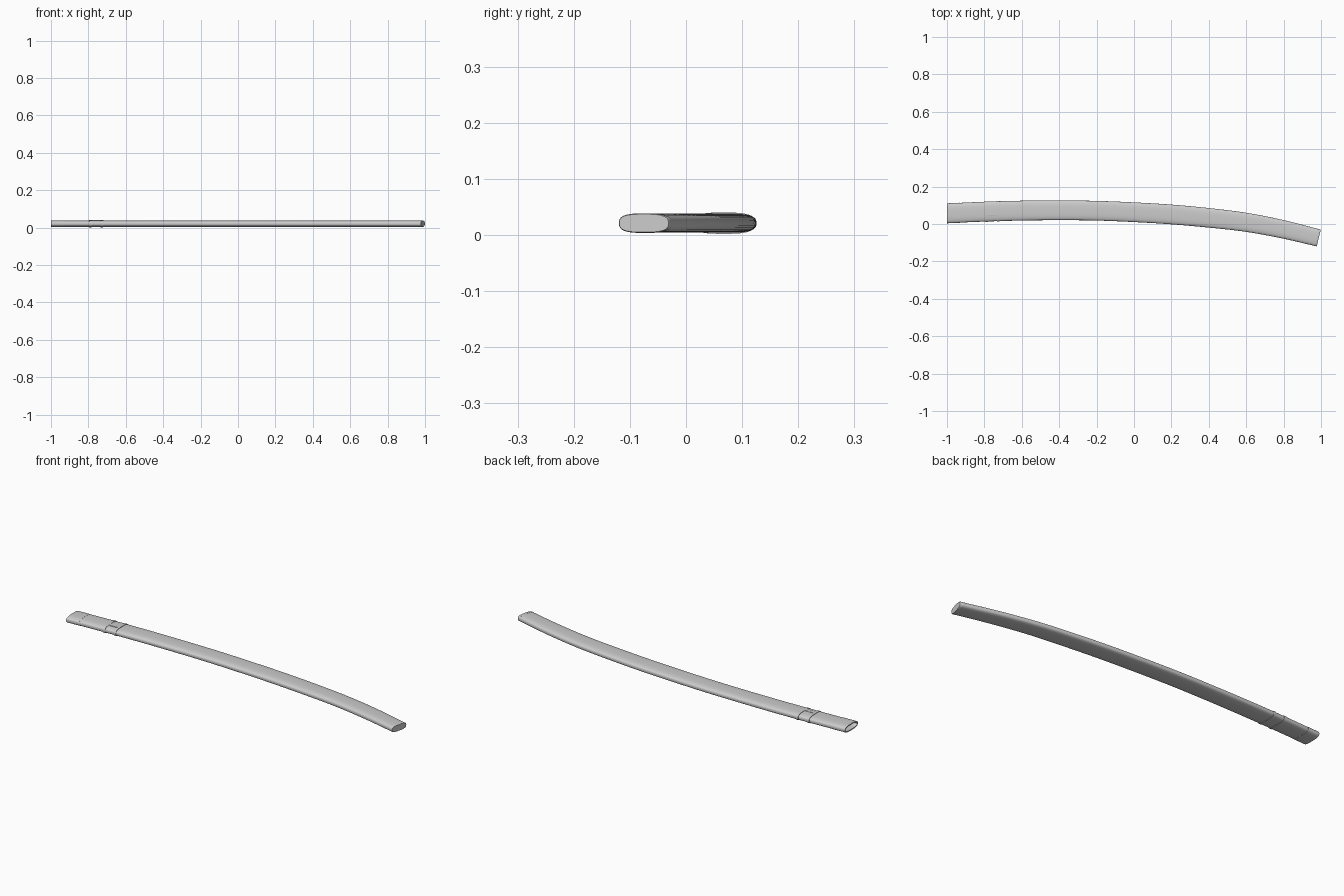
import bpy, bmesh, math
from mathutils import Vector

if "Cube" in bpy.data.objects:
    bpy.data.objects.remove(bpy.data.objects["Cube"])

# centre line (x, y) and width of the curved sheath
PATH = [(-1.0, .057, .105), (-.8, .066, .106), (-.6, .0715, .106), (-.4, .073, .105),
        (-.2, .071, .105), (0, .063, .105), (.2, .051, .105), (.4, .033, .104),
        (.6, .009, .101), (.8, -.029, .097), (.988, -.075, .092)]
SIDES = 40
MID_Z = .021
HEIGHT = .034


def sample(x):
    """Smooth interpolation of centre y and width at x."""
    i = max(j for j in range(len(PATH) - 1) if PATH[j][0] <= x + 1e-9 or j == 0)
    p1, p2 = PATH[i], PATH[i + 1]
    h = p2[0] - p1[0]
    t = (x - p1[0]) / h

    def slope(k, c):
        a, b = PATH[max(k - 1, 0)], PATH[min(k + 1, len(PATH) - 1)]
        return (b[c] - a[c]) / (b[0] - a[0])

    def herm(c):
        return ((2*t**3 - 3*t*t + 1) * p1[c] + (t**3 - 2*t*t + t) * h * slope(i, c)
                + (3*t*t - 2*t**3) * p2[c] + (t**3 - t*t) * h * slope(i + 1, c))
    return herm(1), herm(2)


def ring(bm, x, grow=0.0):
    """Rounded flat cross-section, square to the centre line."""
    y, w = sample(x)
    e = .004
    a, b = max(x - e, -1.0), min(x + e, PATH[-1][0])
    tan = Vector((b - a, sample(b)[0] - sample(a)[0], 0)).normalized()
    if x < -.999:
        tan = Vector((1, 0, 0))
    side = Vector((-tan.y, tan.x, 0))
    verts = []
    for k in range(SIDES):
        t = 2 * math.pi * k / SIDES
        c, s = math.cos(t), math.sin(t)
        u = math.copysign(abs(c) ** .68, c) * (w / 2 + grow)
        v = math.copysign(abs(s) ** .68, s) * (HEIGHT / 2 + grow)
        verts.append(bm.verts.new(Vector((x, y, MID_Z + v)) + side * u))
    return verts


def sweep(name, stations, closed=False):
    """Skin rings at (x, grow) stations; closed joins last to first, else caps."""
    bm = bmesh.new()
    rings = [ring(bm, x, g) for x, g in stations]
    pairs = list(zip(rings, rings[1:]))
    if closed:
        pairs.append((rings[-1], rings[0]))
    for a, b in pairs:
        for k in range(SIDES):
            n = (k + 1) % SIDES
            bm.faces.new((a[k], a[n], b[n], b[k]))
    if not closed:
        bm.faces.new(rings[0])
        bm.faces.new(rings[-1])
    bmesh.ops.recalc_face_normals(bm, faces=bm.faces)
    me = bpy.data.meshes.new(name)
    bm.to_mesh(me)
    bm.free()
    ob = bpy.data.objects.new(name, me)
    bpy.context.collection.objects.link(ob)
    bpy.ops.object.select_all(action='DESELECT')
    ob.select_set(True)
    bpy.context.view_layer.objects.active = ob
    bpy.ops.object.shade_smooth_by_angle(angle=math.radians(35))
    return ob


def band(name, x0, x1, out, inner=-.002):
    """Thin sleeve around the sheath."""
    n = 4
    xs = [x0 + (x1 - x0) * i / n for i in range(n + 1)]
    return sweep(name, [(x, out) for x in xs] + [(x1, inner), (x0, inner)], True)


# main body with a recessed mouth at the left end
END = PATH[-1][0]
body = [(-.92, -.005), (-.998, -.005), (-.998, 0)]
body += [(-.96 + .04 * i, 0) for i in range(48)] + [(END - .012, 0)]
sweep("sheath_body", body)

# fittings: mouth collar, end cap, two cord bands with a low bridge between
band("mouth_collar", -1.0, -.93, .0008, -.005)
sweep("end_cap", [(END - .014, .0004), (END - .003, .0004), (END, -.001)])
for i, x in enumerate((-.797, -.735)):
    band(f"cord_band_{i + 1}", x, x + .014, .002)

# small cord loop resting on the upper face between the bands
yc = sample(-.76)[0]
bpy.ops.mesh.primitive_cube_add(size=1, location=(-.759, yc - .012, MID_Z + HEIGHT / 2))
loop = bpy.context.object
loop.name = "cord_loop"
loop.scale = (.05, .02, .004)
bpy.ops.object.transform_apply(location=False, rotation=False, scale=True)
bev = loop.modifiers.new("rounded", 'BEVEL')
bev.width = .0015
bev.segments = 3
